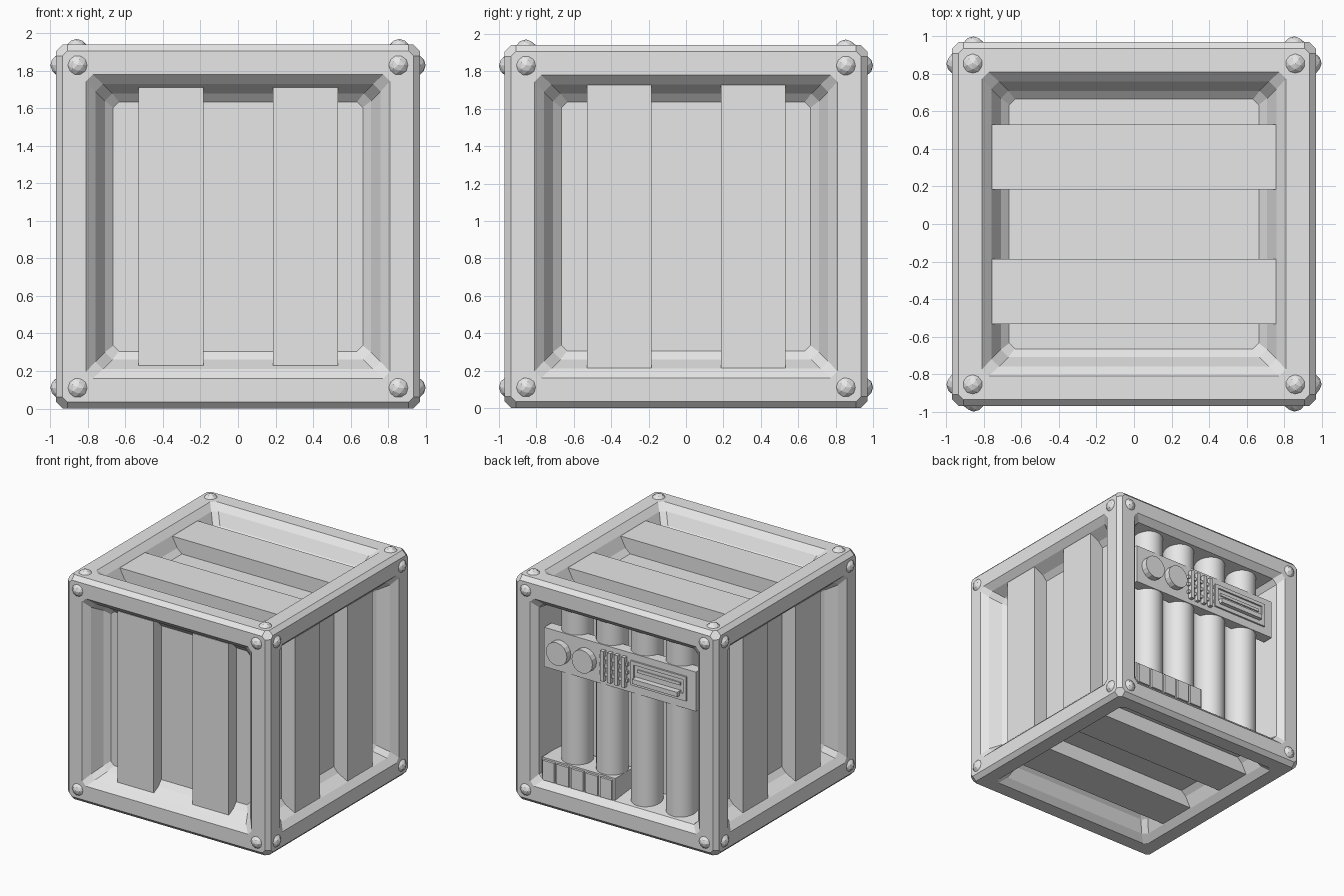
import bpy, bmesh, math
from mathutils import Matrix, Vector

if "Cube" in bpy.data.objects:
    bpy.data.objects.remove(bpy.data.objects["Cube"])

H = 0.97  # half size of the crate body

grey = bpy.data.materials.new("light_grey")
grey.diffuse_color = (0.8, 0.8, 0.8, 1)
grey.use_nodes = True
grey.node_tree.nodes["Principled BSDF"].inputs["Base Color"].default_value = grey.diffuse_color


def finish(bm, name):
    bmesh.ops.recalc_face_normals(bm, faces=bm.faces)
    me = bpy.data.meshes.new(name)
    bm.to_mesh(me)
    bm.free()
    me.materials.append(grey)
    ob = bpy.data.objects.new(name, me)
    bpy.context.collection.objects.link(ob)
    return ob


def add_box(bm, x, y, z, M=Matrix()):
    size = Matrix.Diagonal((x[1] - x[0], y[1] - y[0], z[1] - z[0], 1))
    mid = Matrix.Translation(((x[0] + x[1]) / 2, (y[0] + y[1]) / 2, (z[0] + z[1]) / 2))
    bmesh.ops.create_cube(bm, size=1, matrix=M @ mid @ size)


def box(name, x, y, z):
    bm = bmesh.new()
    add_box(bm, x, y, z)
    return finish(bm, name)


def add_cyl(bm, r, depth, M, sides=24):
    bmesh.ops.create_cone(bm, cap_ends=True, segments=sides, radius1=r, radius2=r,
                          depth=depth, matrix=M)


def side(u, v, n):
    # local axes of one crate side: u across, v along the boards, n outward
    M = Matrix((u, v, n)).transposed().to_4x4()
    M.translation = (0, 0, H)
    return M


SIDES = {
    "front": side((1, 0, 0), (0, 0, 1), (0, -1, 0)),
    "right": side((0, 1, 0), (0, 0, 1), (1, 0, 0)),
    "left": side((0, -1, 0), (0, 0, 1), (-1, 0, 0)),
    "back": side((-1, 0, 0), (0, 0, 1), (0, 1, 0)),
    "top": side((0, -1, 0), (1, 0, 0), (0, 0, 1)),
    "bottom": side((0, 1, 0), (1, 0, 0), (0, 0, -1)),
}

# Crate body: rings (half size, depth, corner cut) step from the frame to the panel
RIM = [(0.935, H, 0.025), (0.81, H, 0.035), (0.76, 0.92, 0.04)]
PANEL = RIM + [(0.71, 0.825, 0.04), (0.665, 0.785, 0.03)]
OPEN_BACK = RIM + [(0.73, 0.64, 0.04)]

bm = bmesh.new()
all_rings = []
for name, M in SIDES.items():
    rings = []
    for h, d, c in (OPEN_BACK if name == "back" else PANEL):
        k = h - c
        pts = [(h, -k), (h, k), (k, h), (-k, h), (-h, k), (-h, -k), (-k, -h), (k, -h)]
        rings.append([bm.verts.new(M @ Vector((a, b, d))) for a, b in pts])
    all_rings.append(rings)
# chamfered outer edges and corners come from the hull of the outer rings
outer = [v for rings in all_rings for v in rings[0]]
bmesh.ops.convex_hull(bm, input=outer)
bm.normal_update()
flat = [f for f in bm.faces if max(abs(c) for c in f.normal) > 0.99]
bmesh.ops.delete(bm, geom=flat, context='FACES')
for rings in all_rings:
    for a, b in zip(rings, rings[1:]):
        for i in range(8):
            j = (i + 1) % 8
            bm.faces.new((a[i], a[j], b[j], b[i]))
    bm.faces.new(rings[-1])
bmesh.ops.dissolve_limit(bm, angle_limit=0.01, verts=bm.verts, edges=bm.edges)
finish(bm, "crate_body")

# Two boards on every closed side
for name, M in SIDES.items():
    if name == "back":
        continue
    half, face = (0.74, 0.89) if name == "front" else (0.76, 0.915)
    bm = bmesh.new()
    for c in (-0.357, 0.36):
        add_box(bm, (c - 0.173, c + 0.173), (-half, half), (0.74, face), M)
    finish(bm, name + "_boards")

# Faceted bolts at the corners of all sides but the bottom
bm = bmesh.new()
for name, M in SIDES.items():
    if name == "bottom":
        continue
    for u in (-0.855, 0.855):
        for v in (-0.86, 0.86):
            bmesh.ops.create_icosphere(bm, subdivisions=2, radius=0.06,
                                       matrix=M @ Matrix.Translation((u, v, 0.94)))
finish(bm, "corner_bolts")

# Four upright tubes in the open back
bm = bmesh.new()
for i in range(4):
    add_cyl(bm, 0.127, 1.53, Matrix.Translation((-0.5 + i / 3, 0.768, 0.97)))
finish(bm, "back_tubes")
bpy.ops.object.select_all(action='DESELECT')
tubes = bpy.data.objects["back_tubes"]
tubes.select_set(True)
bpy.context.view_layer.objects.active = tubes
bpy.ops.object.shade_smooth_by_angle(angle=math.radians(35))

# Control plate across the tubes
box("control_plate", (-0.725, 0.725), (0.80, 0.90), (1.18, 1.52))

# Two round knobs
bm = bmesh.new()
for x in (0.57, 0.325):
    add_cyl(bm, 0.1, 0.08, Matrix.Translation((x, 0.915, 1.35)) @ Matrix.Rotation(math.pi / 2, 4, 'X'), 16)
finish(bm, "control_knobs")

# Crossed grille bars
bm = bmesh.new()
for i in range(4):
    x = -0.05 + i * 0.067
    add_box(bm, (x - 0.016, x + 0.016), (0.89, 0.935), (1.22, 1.48))
for i in range(3):
    z = 1.28 + i * 0.07
    add_box(bm, (-0.085, 0.185), (0.89, 0.92), (z - 0.014, z + 0.014))
finish(bm, "grille_bars")

# Slot unit: raised border, slot lip and a lower ledge
bm = bmesh.new()
add_box(bm, (-0.64, -0.11), (0.89, 0.915), (1.25, 1.31))
add_box(bm, (-0.64, -0.11), (0.89, 0.915), (1.43, 1.46))
add_box(bm, (-0.64, -0.61), (0.89, 0.915), (1.31, 1.43))
add_box(bm, (-0.14, -0.11), (0.89, 0.915), (1.31, 1.43))
add_box(bm, (-0.58, -0.17), (0.89, 0.91), (1.37, 1.395))
add_box(bm, (-0.58, -0.15), (0.89, 0.95), (1.285, 1.325))
finish(bm, "slot_unit")

# Lower box with five keys
box("key_box", (0.04, 0.74), (0.66, 0.91), (0.2, 0.4))
bm = bmesh.new()
for i in range(5):
    x = 0.115 + i * 0.138
    add_box(bm, (x - 0.056, x + 0.056), (0.90, 0.93), (0.215, 0.385))
finish(bm, "keys")
